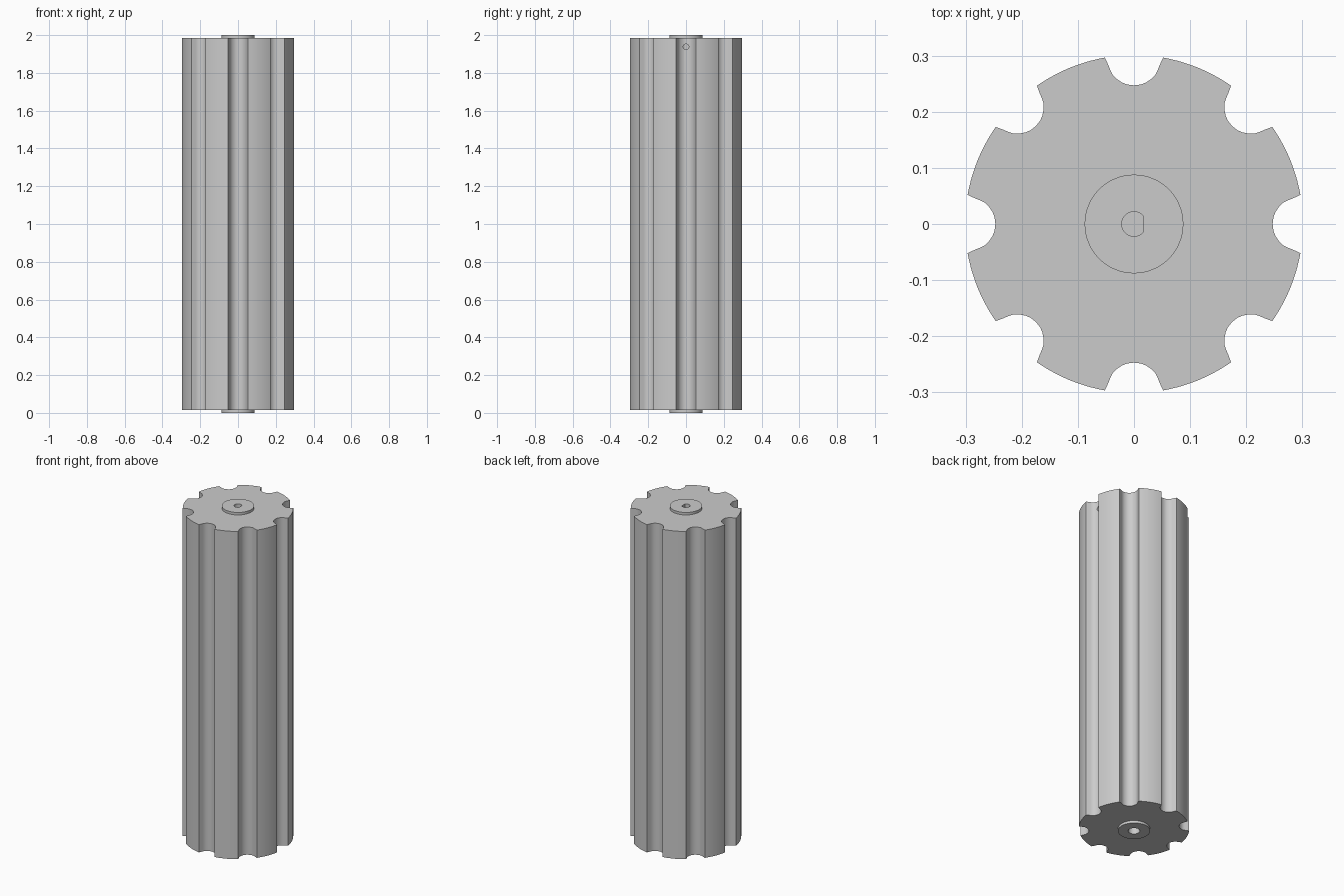
import bpy, bmesh
from math import cos, sin, pi, atan2, acos, radians
from mathutils import Matrix

cube = bpy.data.objects.get("Cube")
if cube:
    bpy.data.objects.remove(cube, do_unlink=True)

GREY = (0.6, 0.6, 0.6, 1.0)
mat = bpy.data.materials.new("plain grey")
mat.use_nodes = True
mat.diffuse_color = GREY
mat.node_tree.nodes["Principled BSDF"].inputs["Base Color"].default_value = GREY


def prism(name, outline, z0, z1):
    """Extrude a closed 2D outline between two heights."""
    bm = bmesh.new()
    face = bm.faces.new([bm.verts.new((x, y, z0)) for x, y in outline])
    new = bmesh.ops.extrude_face_region(bm, geom=[face])["geom"]
    top = [v for v in new if isinstance(v, bmesh.types.BMVert)]
    bmesh.ops.translate(bm, verts=top, vec=(0, 0, z1 - z0))
    bmesh.ops.recalc_face_normals(bm, faces=bm.faces)
    mesh = bpy.data.meshes.new(name)
    bm.to_mesh(mesh)
    bm.free()
    mesh.materials.append(mat)
    obj = bpy.data.objects.new(name, mesh)
    bpy.context.collection.objects.link(obj)
    return obj


def arc(radius, start, end, steps):
    angles = [start + (end - start) * i / steps for i in range(steps + 1)]
    return [(radius * cos(a), radius * sin(a)) for a in angles]


def circle(radius, steps):
    return arc(radius, 0, 2 * pi, steps)[:-1]


def cut(target, cutter):
    mod = target.modifiers.new("cut", "BOOLEAN")
    mod.operation = "DIFFERENCE"
    mod.solver = "EXACT"
    mod.object = cutter
    bpy.context.view_layer.objects.active = target
    bpy.ops.object.modifier_apply(modifier=mod.name)


# Grooved roller outline: eight round-bottomed, flared grooves
HEIGHT, STEP, OUTER = 2.0, 0.015, 0.301
half = [(0.247, 0), (0.2485, 0.012), (0.252, 0.021), (0.258, 0.030),
        (0.265, 0.0375), (0.275, 0.0425), (0.285, 0.0465), (0.2965, 0.052)]
groove = [(r, -s) for r, s in reversed(half[1:])] + half
lip = atan2(half[-1][1], half[-1][0])
sector = groove + arc(OUTER, lip, pi / 4 - lip, 10)[1:-1]
outline = []
for i in range(8):
    c, s = cos(i * pi / 4), sin(i * pi / 4)
    outline += [(x * c - y * s, x * s + y * c) for x, y in sector]
body = prism("roller_body", outline, STEP, HEIGHT - STEP)

# Raised collars at both ends
bottom_collar = prism("bottom_collar", circle(0.088, 64), 0, STEP)
top_collar = prism("top_collar", circle(0.088, 64), HEIGHT - STEP, HEIGHT)

# D-shaped shaft bore, round bearing bore and set-screw hole
flat = acos(0.017 / 0.022)
d_bore = prism("shaft_bore_cutter", arc(0.022, flat, 2 * pi - flat, 28), 1.75, 2.1)
round_bore = prism("bearing_bore_cutter", circle(0.032, 32), -0.1, 0.25)
screw = prism("screw_hole_cutter", circle(0.015, 24), 0.005, 0.4)
screw.data.transform(Matrix.Translation((0, 0, 1.938)) @ Matrix.Rotation(pi / 2, 4, "Y"))
for target, cutter in ((body, d_bore), (body, round_bore), (body, screw),
                       (top_collar, d_bore), (bottom_collar, round_bore)):
    cut(target, cutter)
for cutter in (d_bore, round_bore, screw):
    bpy.data.objects.remove(cutter, do_unlink=True)

# Smooth curved walls, keep sharp rims
bpy.ops.object.select_all(action="DESELECT")
for obj in (body, bottom_collar, top_collar):
    obj.select_set(True)
bpy.context.view_layer.objects.active = body
bpy.ops.object.shade_smooth_by_angle(angle=radians(30))
